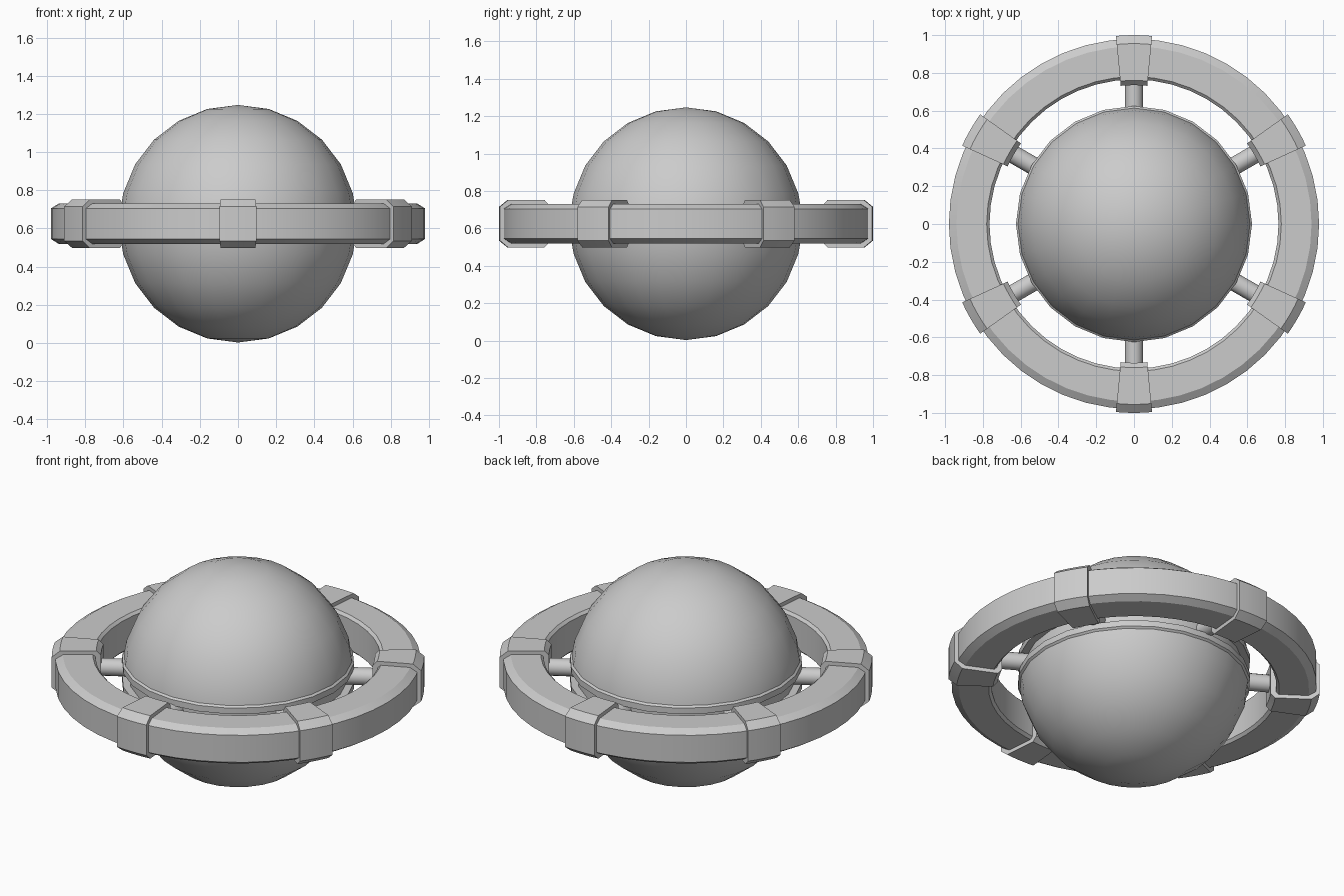
import bpy, bmesh
from math import sin, cos, pi, radians
from mathutils import Vector, Matrix

if "Cube" in bpy.data.objects:
    bpy.data.objects.remove(bpy.data.objects["Cube"])

ZC = 0.625   # height of the equator


def revolve(name, profile, segs, start=0.0, sweep=2 * pi, closed=True, smooth=25):
    """Sweep an (r, z) profile around the vertical axis; z is relative to the equator."""
    bm = bmesh.new()
    full = abs(sweep - 2 * pi) < 1e-6
    rings = []
    for i in range(segs if full else segs + 1):
        a = start + sweep * i / segs
        rings.append([bm.verts.new((r * cos(a), r * sin(a), ZC + z)) for r, z in profile])
    n = len(profile)
    for i in range(segs):
        p, q = rings[i], rings[(i + 1) % len(rings)]
        for j in range(n if closed else n - 1):
            k = (j + 1) % n
            bm.faces.new((p[j], q[j], q[k], p[k]))
    if not full:
        bm.faces.new(rings[0])
        bm.faces.new(rings[-1])
    bmesh.ops.remove_doubles(bm, verts=bm.verts, dist=1e-5)
    bmesh.ops.recalc_face_normals(bm, faces=bm.faces)
    return finish(name, bm, smooth)


def finish(name, bm, smooth):
    me = bpy.data.meshes.new(name)
    bm.to_mesh(me)
    bm.free()
    ob = bpy.data.objects.new(name, me)
    bpy.context.collection.objects.link(ob)
    bpy.ops.object.select_all(action='DESELECT')
    ob.select_set(True)
    bpy.context.view_layer.objects.active = ob
    bpy.ops.object.shade_smooth_by_angle(angle=radians(smooth))
    return ob


# Two domes with a raised lip, separated by an equatorial groove
R = 0.622
dome = [(0.0, 0.04), (0.625, 0.04), (0.625, 0.075), (0.614, 0.085)]
dome += [(R * cos(radians(a)), R * sin(radians(a))) for a in range(15, 90, 15)]
dome += [(0.0, R)]
for name, s in (("upper_dome", 1), ("lower_dome", -1)):
    revolve(name, [(r, s * z) for r, z in dome], 24, closed=False)

# Recessed core band showing in the groove
revolve("core_band", [(0, -0.06), (0.585, -0.06), (0.585, 0.06), (0, 0.06)], 24, closed=False)


def mirrored(half):
    return half + [(r, -z) for r, z in reversed(half)]


# Outer ring with chamfered section
revolve("outer_ring", mirrored([(0.765, 0.09), (0.78, 0.105), (0.94, 0.105), (0.98, 0.08)]), 48)

# Six clamps around the ring, each with a spoke to the core
clamp = mirrored([(0.735, 0.1), (0.76, 0.127), (0.955, 0.127), (1.0, 0.09)])
half_angle = radians(5.5)
for i in range(6):
    a = radians(30 + 60 * i)
    revolve(f"clamp_{i + 1}", clamp, 4, a - half_angle, 2 * half_angle)
    bm = bmesh.new()
    d = Vector((cos(a), sin(a), 0))
    m = Matrix.Translation(d * 0.66 + Vector((0, 0, ZC))) @ d.to_track_quat('Z', 'Y').to_matrix().to_4x4()
    bmesh.ops.create_cone(bm, cap_ends=True, segments=16, radius1=0.048, radius2=0.048,
                          depth=0.24, matrix=m)
    finish(f"spoke_{i + 1}", bm, 40)
